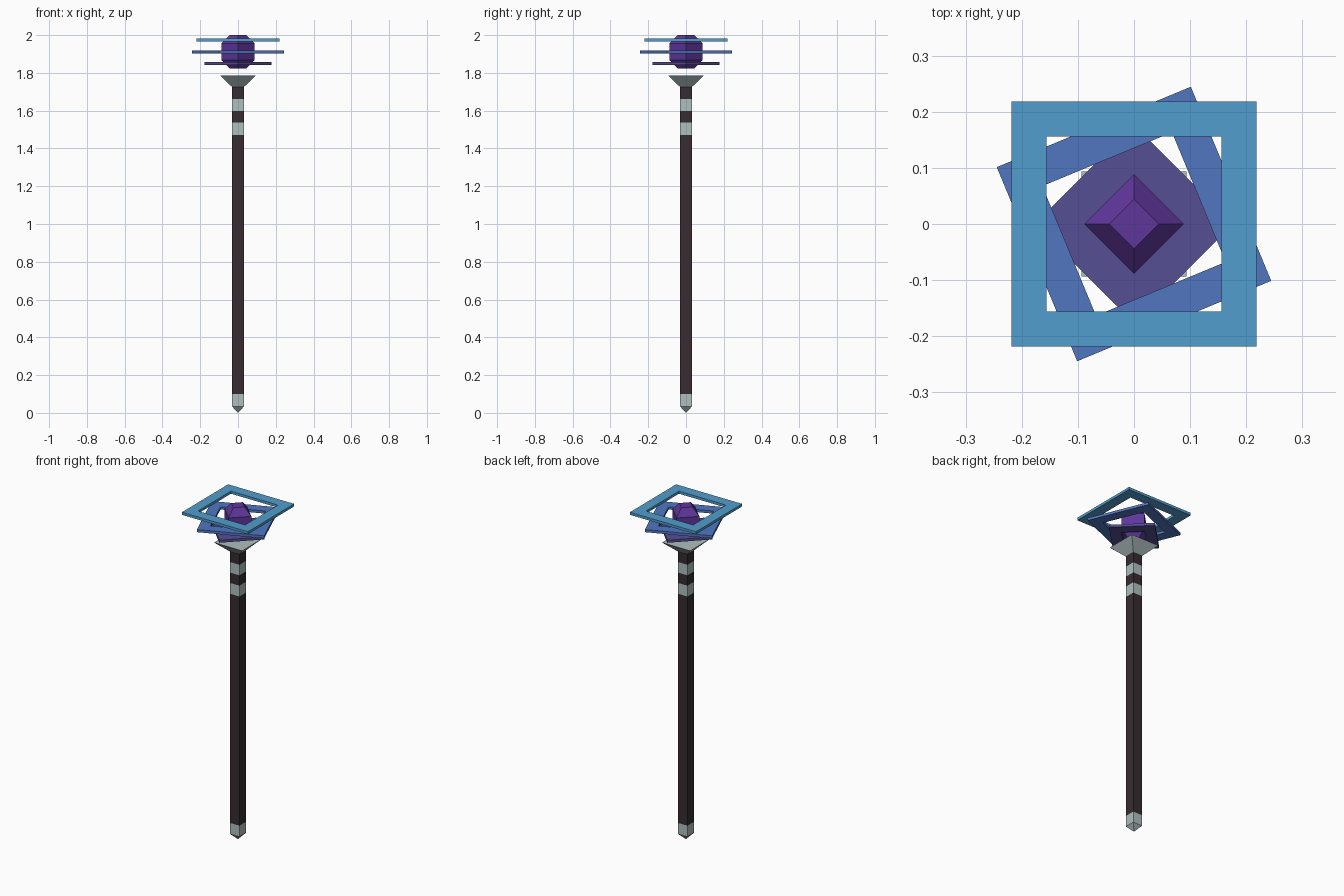
import bpy, bmesh, math

if "Cube" in bpy.data.objects:
    bpy.data.objects.remove(bpy.data.objects["Cube"])

def mat(name, rgb):
    lin = [((c / 255 + 0.055) / 1.055) ** 2.4 for c in rgb]
    m = bpy.data.materials.new(name)
    m.diffuse_color = (*lin, 1)
    m.use_nodes = True
    m.node_tree.nodes["Principled BSDF"].inputs["Base Color"].default_value = m.diffuse_color
    return m

DARK = mat("dark wood", (54, 44, 47))
METAL = mat("pale metal", (175, 191, 191))
GEM = mat("violet crystal", (95, 54, 155))
LOW = mat("indigo", (85, 78, 147))
MID = mat("blue", (80, 118, 192))
TOP = mat("sky blue", (82, 158, 205))

def finish(name, bm, material):
    bmesh.ops.recalc_face_normals(bm, faces=bm.faces)
    me = bpy.data.meshes.new(name)
    bm.to_mesh(me)
    bm.free()
    me.materials.append(material)
    bpy.context.collection.objects.link(bpy.data.objects.new(name, me))

def square(bm, half, z, angle=0):
    r = half * math.sqrt(2)
    return [bm.verts.new((r * math.cos(angle + math.pi / 4 + k * math.pi / 2),
                          r * math.sin(angle + math.pi / 4 + k * math.pi / 2), z))
            for k in range(4)]

def bridge(bm, a, b):
    for k in range(4):
        bm.faces.new((a[k], a[(k + 1) % 4], b[(k + 1) % 4], b[k]))

def stack(name, profile, material, angle=0):
    """Solid from square sections given as (half width, z)."""
    bm = bmesh.new()
    loops = [square(bm, h, z, angle) for h, z in profile]
    for a, b in zip(loops, loops[1:]):
        bridge(bm, a, b)
    bm.faces.new(loops[0])
    bm.faces.new(loops[-1])
    finish(name, bm, material)

def ring(name, outer, inner, z, angle, material, t=0.0078):
    bm = bmesh.new()
    loops = [square(bm, h, z + dz, angle) for h, dz in
             ((outer, -t), (outer, t), (inner, t), (inner, -t))]
    for k in range(4):
        bridge(bm, loops[k], loops[(k + 1) % 4])
    finish(name, bm, material)

W = 0.0313
# shaft, alternating wood and metal sections
stack("foot_cap", [(0.0005, 0), (W, 0.034), (W, 0.1)], METAL)
stack("shaft", [(W, 0.1), (W, 1.472)], DARK)
stack("lower_band", [(W, 1.472), (W, 1.537)], METAL)
stack("shaft_between_bands", [(W, 1.537), (W, 1.599)], DARK)
stack("upper_band", [(W, 1.599), (W, 1.662)], METAL)
stack("shaft_top", [(W, 1.662), (W, 1.725)], DARK)
stack("flared_head", [(W, 1.725), (0.0935, 1.786)], METAL)

# floating crystal and its three rings
C = 1.9115
stack("crystal", [(0.0313, C - 0.0885), (0.0625, C - 0.0443),
                  (0.0625, C + 0.0443), (0.0313, C + 0.0885)], GEM, math.pi / 4)
ring("lower_ring", 0.125, 0.0625, C - 0.0625, math.pi / 4, LOW)
ring("middle_ring", 0.1872, 0.125, C, math.pi / 8, MID)
ring("upper_ring", 0.2185, 0.156, C + 0.0625, 0, TOP)
